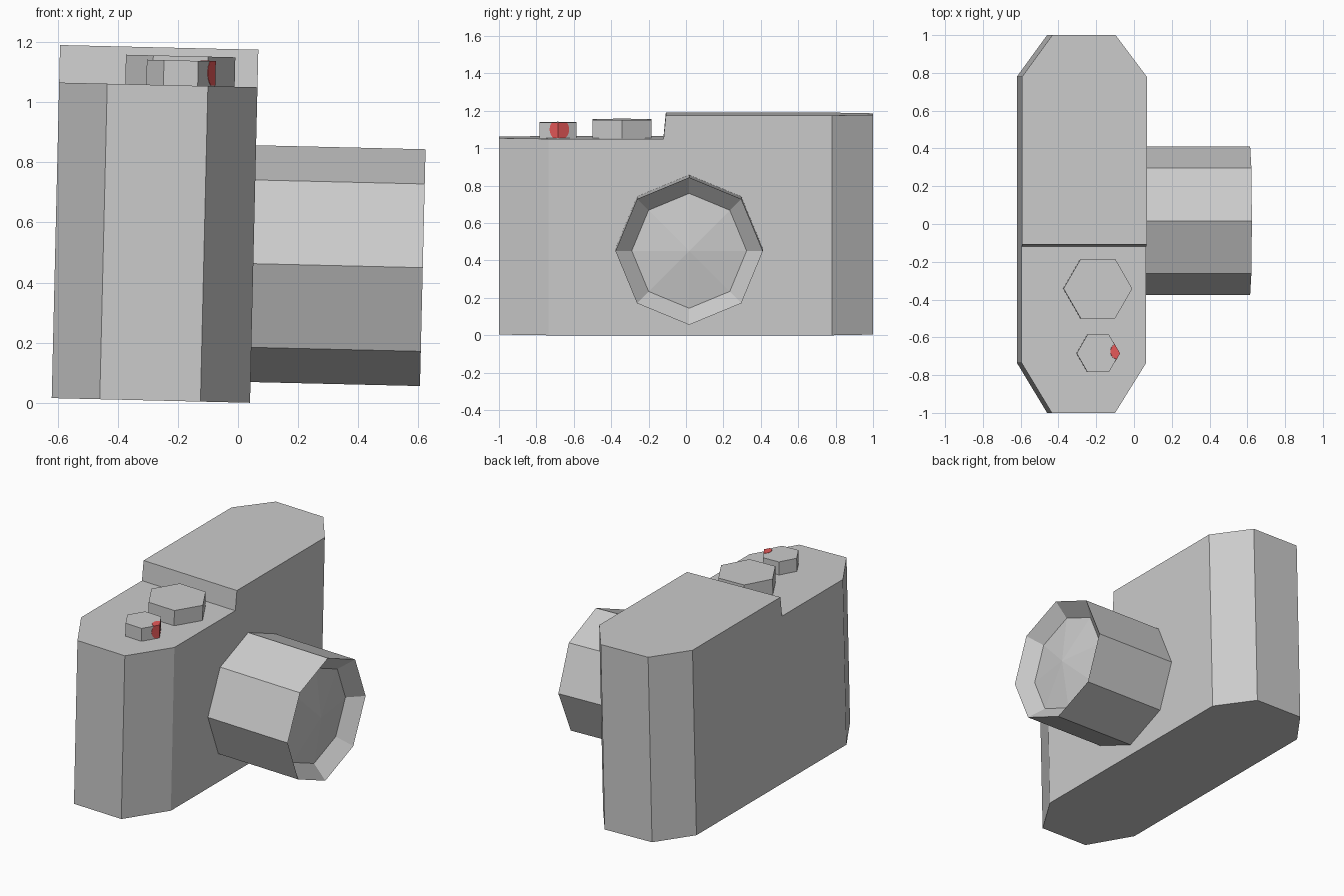
import bpy, bmesh, math
from mathutils import Vector

if "Cube" in bpy.data.objects:
    bpy.data.objects.remove(bpy.data.objects["Cube"])

LEAN = 0.0236  # the whole camera tips slightly forward


def lean(p):
    x, y, z = p
    return Vector((x + LEAN * z, y, z - LEAN * (x - 0.04)))


def loft(name, rings):
    """Skin a list of rings; a one-point ring closes to an apex."""
    bm = bmesh.new()
    loops = [[bm.verts.new(lean(p)) for p in r] for r in rings]
    for a, b in zip(loops, loops[1:]):
        n = len(a)
        for i in range(n):
            j = (i + 1) % n
            if len(b) == 1:
                bm.faces.new((a[i], a[j], b[0]))
            else:
                bm.faces.new((a[i], a[j], b[j], b[i]))
    bm.faces.new(loops[0])
    if len(loops[-1]) > 1:
        bm.faces.new(loops[-1])
    bmesh.ops.recalc_face_normals(bm, faces=bm.faces)
    me = bpy.data.meshes.new(name)
    bm.to_mesh(me)
    bm.free()
    ob = bpy.data.objects.new(name, me)
    bpy.context.collection.objects.link(ob)
    return ob


def boolean(ob, cutter, operation):
    m = ob.modifiers.new("cut", 'BOOLEAN')
    m.operation = operation
    m.solver = 'EXACT'
    m.object = cutter
    cutter.hide_render = True
    cutter.hide_viewport = True


def knob(name, x, y, r, z0, z1):
    hexa = [(x + r * math.cos(i * math.pi / 3), y + r * math.sin(i * math.pi / 3))
            for i in range(6)]
    return loft(name, [[(px, py, z) for px, py in hexa] for z in (z0, z1)])


# Body: chamfered outline with a lowered shoulder cut out
outline = [(-0.62, -0.735), (-0.46, -1), (-0.125, -1), (0.04, -0.735),
           (0.04, 0.78), (-0.125, 1), (-0.46, 1), (-0.62, 0.78)]
body = loft("camera_body", [[(x, y, z) for x, y in outline] for z in (0, 1.175)])
notch = [(-1.2, 1.05), (-0.12, 1.05), (-0.103, 1.225), (-1.2, 1.225)]
shoulder = loft("shoulder_cutter", [[(x, y, z) for y, z in notch] for x in (-0.9, 0.3)])
boolean(body, shoulder, 'DIFFERENCE')


# Lens: octagonal barrel, sloped rim, shallow domed glass
def octagon(x, r):
    return [(x, 0.017 + r * math.cos(i * math.pi / 4), 0.463 + r * math.sin(i * math.pi / 4))
            for i in range(8)]


loft("lens", [octagon(0.03, 0.394), octagon(0.604, 0.394), octagon(0.522, 0.307),
              [(0.565, 0.017, 0.463)]])

# Top controls
knob("dial", -0.218, -0.342, 0.182, 1.04, 1.148)
knob("shutter_button", -0.216, -0.685, 0.114, 1.04, 1.133)

# Red spot wrapped over the corner of the shutter button
spot = knob("red_spot", -0.216, -0.685, 0.1155, 1.052, 1.1345)
bpy.ops.mesh.primitive_uv_sphere_add(segments=24, ring_count=16, radius=0.057,
                                     location=(-0.083, -0.675, 1.10))
ball = bpy.context.object
ball.name = "spot_cutter"
boolean(spot, ball, 'INTERSECT')
red = bpy.data.materials.new("red")
red.diffuse_color = (0.8, 0.1, 0.1, 1)
red.use_nodes = True
red.node_tree.nodes["Principled BSDF"].inputs["Base Color"].default_value = red.diffuse_color
spot.data.materials.append(red)
ball.data.materials.append(red)
